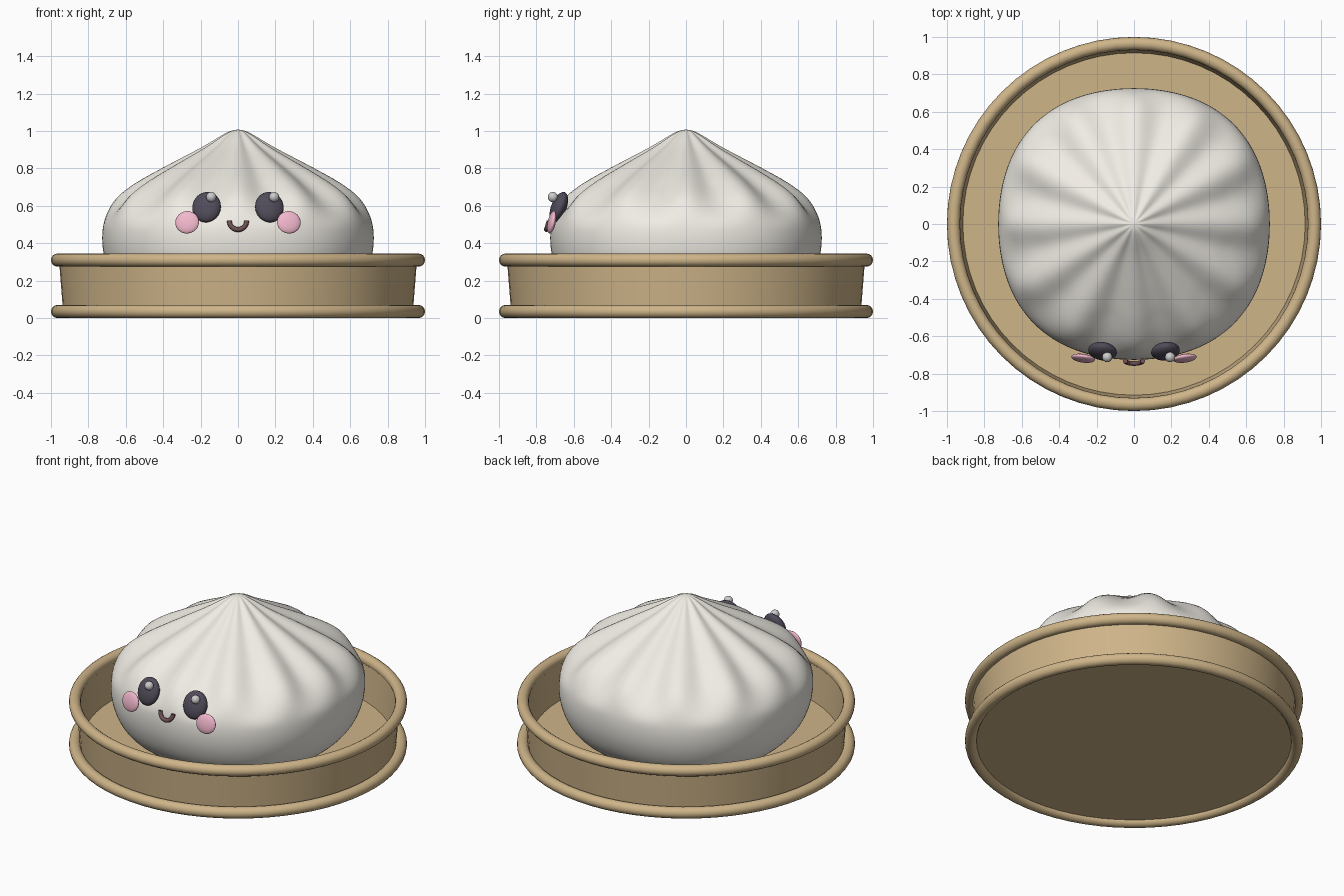
import bpy, bmesh, math
from math import sin, cos, pi, radians

if "Cube" in bpy.data.objects:
    bpy.data.objects.remove(bpy.data.objects["Cube"])


def material(name, color):
    m = bpy.data.materials.new(name)
    m.diffuse_color = (*color, 1)
    m.use_nodes = True
    m.node_tree.nodes["Principled BSDF"].inputs["Base Color"].default_value = m.diffuse_color
    return m


BAMBOO = material("bamboo", (0.62, 0.46, 0.25))
DOUGH = material("dough", (0.87, 0.84, 0.78))
DARK = material("dark", (0.08, 0.07, 0.10))
WHITE = material("white", (0.9, 0.9, 0.9))
PINK = material("pink", (0.88, 0.47, 0.60))
MOUTH = material("mouth", (0.16, 0.08, 0.09))


def finish(ob, name, mat, angle=40):
    ob.name = name
    ob.data.materials.append(mat)
    bpy.ops.object.select_all(action='DESELECT')
    ob.select_set(True)
    bpy.context.view_layer.objects.active = ob
    bpy.ops.object.shade_smooth_by_angle(angle=radians(angle))
    return ob


def lathe(name, profile, mat, segs=64, radius=lambda r, z, a: r):
    """Spin an (r, z) profile running from axis to axis about z."""
    bm = bmesh.new()
    rings = []
    for r, z in profile:
        if r == 0:
            rings.append([bm.verts.new((0, 0, z))] * segs)
        else:
            ring = []
            for i in range(segs):
                a = 2 * pi * i / segs
                q = radius(r, z, a)
                ring.append(bm.verts.new((q * cos(a), q * sin(a), z)))
            rings.append(ring)
    for lo, hi in zip(rings, rings[1:]):
        for i in range(segs):
            j = (i + 1) % segs
            bm.faces.new(dict.fromkeys((lo[i], lo[j], hi[j], hi[i])))
    bmesh.ops.recalc_face_normals(bm, faces=bm.faces)
    me = bpy.data.meshes.new(name)
    bm.to_mesh(me)
    bm.free()
    ob = bpy.data.objects.new(name, me)
    bpy.context.collection.objects.link(ob)
    return finish(ob, name, mat)


def ellipsoid(name, loc, size, mat, rot=(0, 0, 0)):
    bpy.ops.mesh.primitive_uv_sphere_add(segments=32, ring_count=16, location=loc,
                                         rotation=[radians(v) for v in rot])
    ob = bpy.context.object
    ob.scale = size
    return finish(ob, name, mat, 60)


def smooth_profile(pts, steps=5):
    """Catmull-Rom through the profile points."""
    out = []
    p = [pts[0]] + pts + [pts[-1]]
    for a, b, c, d in zip(p, p[1:], p[2:], p[3:]):
        for k in range(steps):
            t = k / steps
            out.append(tuple(0.5 * (2 * b[n] + (c[n] - a[n]) * t
                       + (2 * a[n] - 5 * b[n] + 4 * c[n] - d[n]) * t * t
                       + (3 * b[n] - a[n] - 3 * c[n] + d[n]) * t ** 3) for n in (0, 1)))
    out.append(pts[-1])
    return out


# Steamer basket: floor and slightly flared wall, with a round rim top and bottom
lathe("basket_body", [(0, 0.03), (0.935, 0.03), (0.957, 0.31), (0.937, 0.31),
                      (0.915, 0.07), (0, 0.07)], BAMBOO)
for label, z in (("bottom", 0.035), ("top", 0.31)):
    bpy.ops.mesh.primitive_torus_add(major_radius=0.965, minor_radius=0.035,
                                     major_segments=64, minor_segments=16, location=(0, 0, z))
    finish(bpy.context.object, label + "_rim", BAMBOO, 60)


# Bun: slightly square in plan, with twelve pleats running up to the tip
def pleated(r, z, a):
    square = 1 + 0.04 * (1 - cos(4 * a)) / 2 * min(1, r / 0.6)
    fade = min(1, max(0, (z - 0.48) / 0.25))
    fade = fade * fade * (3 - 2 * fade)
    return r * square * (1 - 0.12 * fade * (1 - cos(12 * a)) / 2)


bun_profile = [(0, 0.07), (0.42, 0.07), (0.57, 0.115), (0.66, 0.2), (0.71, 0.31), (0.726, 0.43),
               (0.708, 0.54), (0.65, 0.64), (0.55, 0.72), (0.4, 0.805), (0.2, 0.91),
               (0.09, 0.975), (0.04, 1.0), (0, 1.008)]
lathe("bun", smooth_profile(bun_profile), DOUGH, 144, pleated)

# Face: eyes, highlights and cheeks
for side, s in (("left", -1), ("right", 1)):
    ellipsoid(side + "_eye", (s * 0.168, -0.68, 0.593), (0.077, 0.04, 0.086), DARK, (-22, 0, s * 8))
    ellipsoid(side + "_eye_highlight", (s * 0.168 + 0.025, -0.712, 0.647), (0.027,) * 3, WHITE)
    ellipsoid(side + "_cheek", (s * 0.272, -0.718, 0.512), (0.064, 0.02, 0.061), PINK, (-12, 0, s * 8))

# Smiling mouth: a half ring of tube
curve = bpy.data.curves.new("mouth", 'CURVE')
curve.dimensions = '3D'
curve.bevel_depth = 0.013
curve.bevel_resolution = 3
curve.use_fill_caps = True
spline = curve.splines.new('POLY')
spline.points.add(16)
for i, p in enumerate(spline.points):
    a = pi + pi * i / 16
    p.co = (0.046 * cos(a), -0.3 * 0.046 * -sin(a), 0.046 * sin(a), 1)
mouth = bpy.data.objects.new("mouth", curve)
mouth.location = (0, -0.732, 0.519)
curve.materials.append(MOUTH)
bpy.context.collection.objects.link(mouth)
